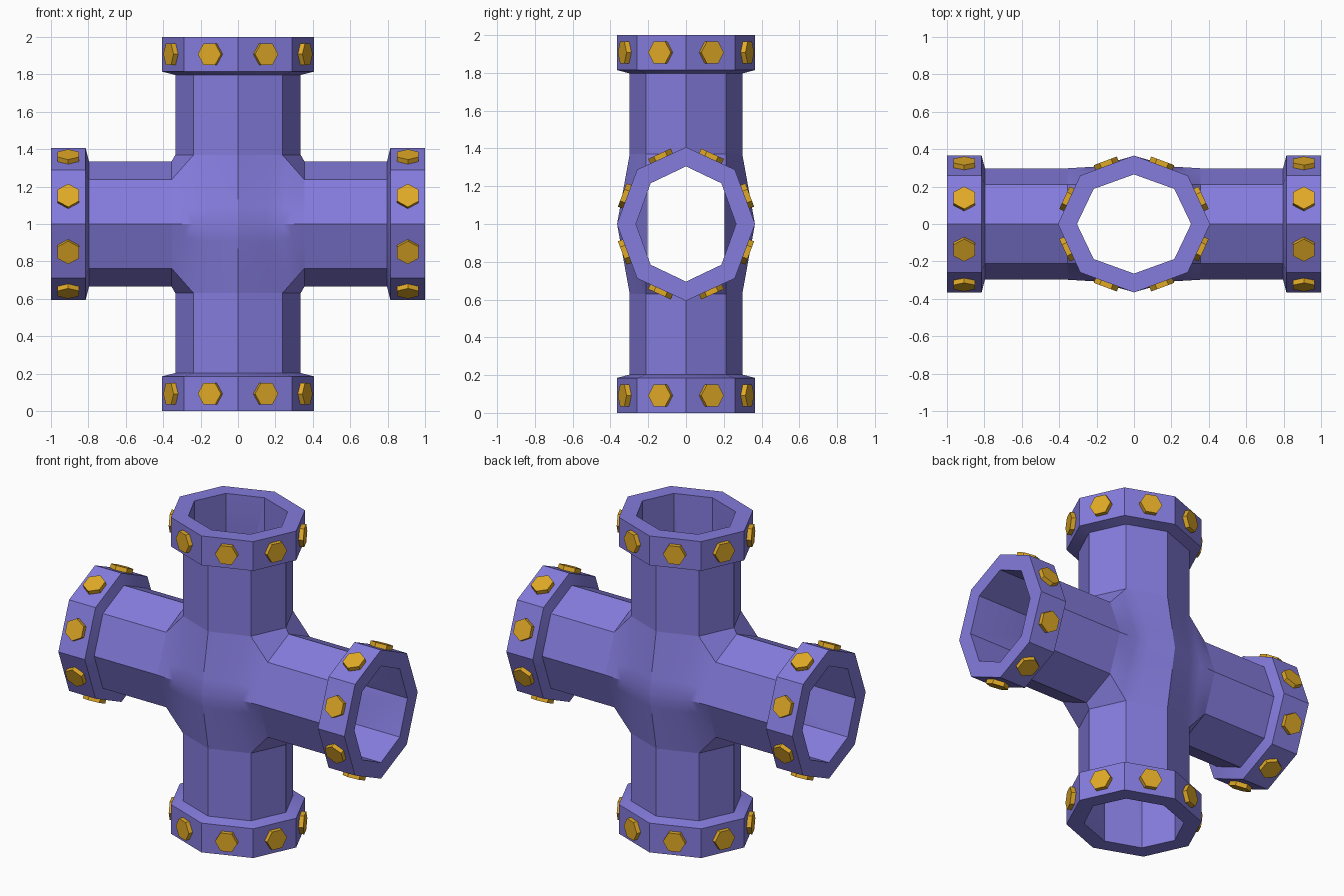
import bpy, bmesh, math
from mathutils import Vector, Matrix

if "Cube" in bpy.data.objects:
    bpy.data.objects.remove(bpy.data.objects["Cube"])

C = math.sqrt(0.5)
PIPE, FLANGE, BORE = (0.335, 0.298), (0.407, 0.366), (0.305, 0.265)


def material(name, color):
    m = bpy.data.materials.new(name)
    m.diffuse_color = (*color, 1)
    m.use_nodes = True
    m.node_tree.nodes["Principled BSDF"].inputs["Base Color"].default_value = m.diffuse_color
    return m


blue = material("blue_metal", (0.23, 0.20, 0.72))
gold = material("gold_metal", (0.75, 0.40, 0.02))


def to_object(bm, name, mat=None):
    bmesh.ops.remove_doubles(bm, verts=bm.verts, dist=1e-4)
    bmesh.ops.recalc_face_normals(bm, faces=bm.faces)
    me = bpy.data.meshes.new(name)
    bm.to_mesh(me)
    bm.free()
    ob = bpy.data.objects.new(name, me)
    bpy.context.collection.objects.link(ob)
    ob.location.z = 1
    if mat:
        me.materials.append(mat)
    return ob


def ring(t, r, upright):
    """Quarter of an octagon around the z axis (upright) or the x axis."""
    pts = [(r[0], 0), (r[0] * C, r[1] * C), (0, r[1])]
    return [Vector((a, b, t) if upright else (t, b, a)) for a, b in pts]


# One eighth of the outer body: two half arms, chamfer and bulged centre
polys = []
for upright, start in ((True, 0.37), (False, 0.355)):
    rings = [ring(t, r, upright) for t, r in
             ((start, PIPE), (0.797, PIPE), (0.815, FLANGE), (1.0, FLANGE))]
    for a, b in zip(rings, rings[1:]):
        polys += [[a[i], a[i + 1], b[i + 1], b[i]] for i in (0, 1)]
    polys.append(rings[-1] + [Vector((0, 0, 1) if upright else (1, 0, 0))])

V = ring(0.37, PIPE, True)
H = ring(0.355, PIPE, False)
centre, mid = Vector((0, 0.365, 0)), Vector((0.2, 0.307, 0))
polys.append([V[0], V[1], H[1], H[0]])


def patch(a, b, c, d, n=4):
    def p(i, j):
        return a.lerp(b, i / n).lerp(d.lerp(c, i / n), j / n)
    return [[p(i, j), p(i + 1, j), p(i + 1, j + 1), p(i, j + 1)]
            for i in range(n) for j in range(n)]


polys += patch(centre, mid, V[1], V[2]) + patch(mid, H[2], H[1], V[1])

# Mirror the eighth to all sides
bm = bmesh.new()
for sx in (1, -1):
    for sy in (1, -1):
        for sz in (1, -1):
            for poly in polys:
                bm.faces.new([bm.verts.new((p.x * sx, p.y * sy, p.z * sz)) for p in poly])
body = to_object(bm, "pipe_cross", blue)


# Bores
def octagon(r):
    return [(r[0] * math.cos(k * math.pi / 4), r[1] * math.sin(k * math.pi / 4))
            for k in range(8)]


def bore(name, a, b, split_caps):
    bm = bmesh.new()
    va, vb = ([bm.verts.new(p) for p in q] for q in (a, b))
    for k in range(8):
        n = (k + 1) % 8
        bm.faces.new((va[k], va[n], vb[n], vb[k]))
    bm.faces.new(vb)
    if split_caps:
        bm.faces.new([va[k] for k in (1, 3, 5, 7)])
        for k in (0, 2, 4, 6):
            bm.faces.new((va[k - 1], va[k], va[k + 1]))
    else:
        bm.faces.new(va)
    ob = to_object(bm, name)
    ob.hide_render = True
    return ob


pts = octagon(BORE)
cutters = [bore("upright_bore", [(x, y, -1.1) for x, y in pts],
                [(x, y, 1.1) for x, y in pts], False)]
for s in (1, -1):
    # inner end of each side bore stops against the upright bore's wall
    inner = [(s * (0.06 if k in (2, 6) else 0.2), y, z) for k, (z, y) in enumerate(pts)]
    cutters.append(bore("side_bore", inner, [(s * 1.1, y, z) for z, y in pts], True))

bpy.context.view_layer.objects.active = body
body.select_set(True)
for cutter in cutters:
    mod = body.modifiers.new("bore", 'BOOLEAN')
    mod.operation = 'DIFFERENCE'
    mod.solver = 'EXACT'
    mod.object = cutter
    bpy.ops.object.modifier_apply(modifier=mod.name)
for cutter in cutters:
    bpy.data.objects.remove(cutter)
for o in bpy.context.selected_objects:
    o.select_set(o == body)
bpy.ops.object.shade_smooth_by_angle(angle=math.radians(30))

# Hexagonal bolts, one on each flange face
bm = bmesh.new()
outer = octagon(FLANGE)
for upright in (True, False):
    for s in (1, -1):
        for k in range(8):
            (a0, b0), (a1, b1) = outer[k], outer[(k + 1) % 8]

            def put(a, b, t):
                return Vector((a, b, t) if upright else (t, b, a))
            tangent = put(a1 - a0, b1 - b0, 0).normalized()
            normal = put(b1 - b0, a0 - a1, 0).normalized()
            pos = put((a0 + a1) / 2, (b0 + b1) / 2, s * 0.908) + normal * 0.009
            m = Matrix((tangent, normal.cross(tangent), normal)).transposed().to_4x4()
            m.translation = pos
            bmesh.ops.create_cone(bm, cap_ends=True, segments=6, radius1=0.066,
                                  radius2=0.066, depth=0.036,
                                  matrix=m @ Matrix.Rotation(math.pi / 2, 4, 'Z'))
to_object(bm, "flange_bolts", gold)
